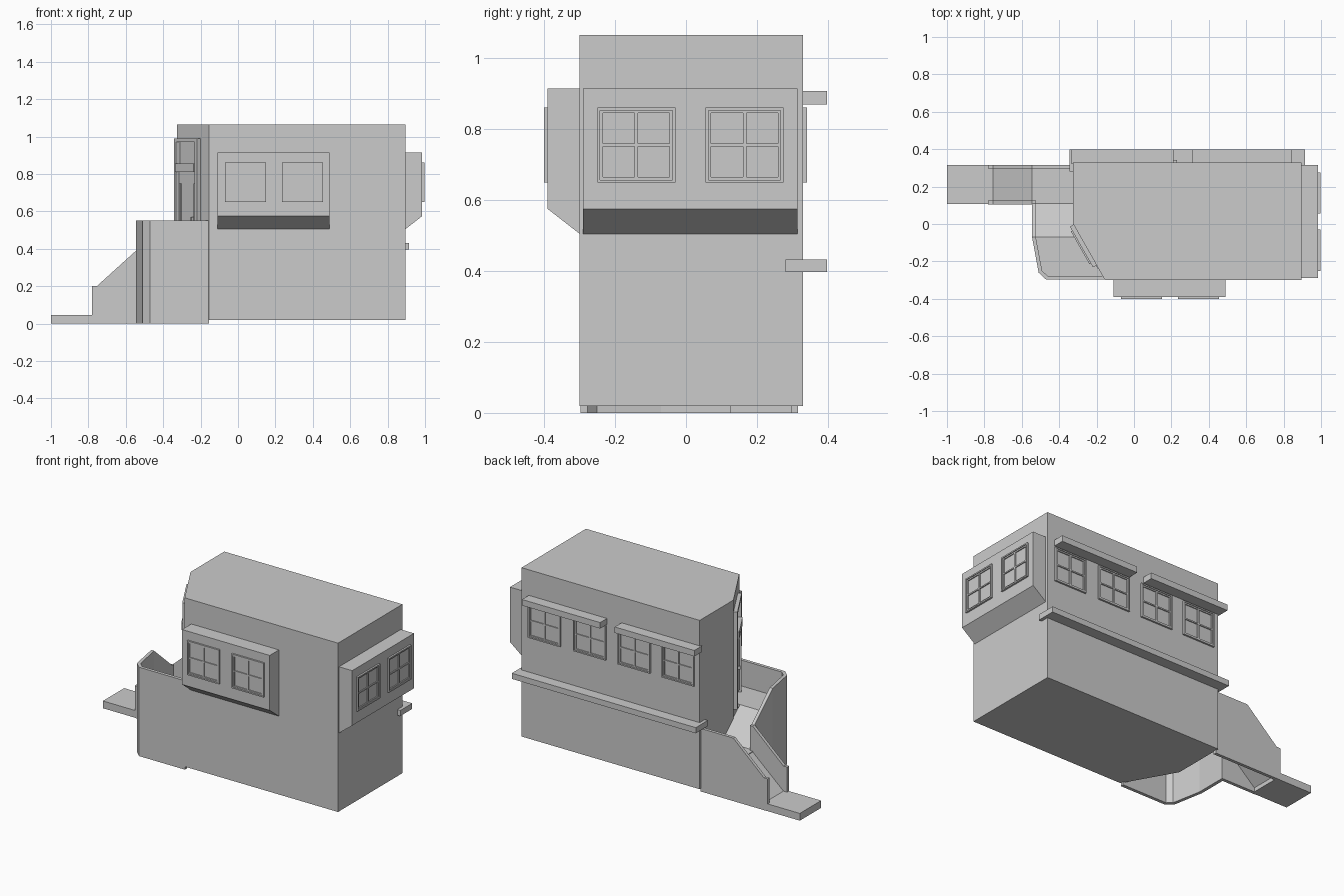
import bpy, bmesh, math
from mathutils import Matrix, Vector

cube = bpy.data.objects.get("Cube")
if cube:
    bpy.data.objects.remove(cube)

GREY = (0.6, 0.6, 0.6, 1)
mat = bpy.data.materials.new("plain grey")
mat.use_nodes = True
mat.diffuse_color = GREY
mat.node_tree.nodes["Principled BSDF"].inputs["Base Color"].default_value = GREY


def finish(name, bm, matrix=None):
    bmesh.ops.recalc_face_normals(bm, faces=bm.faces)
    mesh = bpy.data.meshes.new(name)
    bm.to_mesh(mesh)
    bm.free()
    mesh.materials.append(mat)
    obj = bpy.data.objects.new(name, mesh)
    if matrix:
        obj.matrix_world = matrix
    bpy.context.collection.objects.link(obj)
    return obj


def boxes(name, spans, matrix=None):
    """One object from boxes given as (low, high) pairs on each axis."""
    bm = bmesh.new()
    for span in spans:
        size = [b - a for a, b in span]
        mid = [(a + b) / 2 for a, b in span]
        bmesh.ops.create_cube(bm, size=1, matrix=Matrix.Translation(mid) @ Matrix.Diagonal((*size, 1)))
    return finish(name, bm, matrix)


def prism(name, points, low, high, place=lambda a, b, h: (a, b, h)):
    """Extrude a 2D profile between two levels along the remaining axis."""
    bm = bmesh.new()
    face = bm.faces.new([bm.verts.new(place(a, b, low)) for a, b in points])
    new = bmesh.ops.extrude_face_region(bm, geom=[face])["geom"]
    step = Vector(place(0, 0, high - low))
    bmesh.ops.translate(bm, verts=[v for v in new if isinstance(v, bmesh.types.BMVert)], vec=step)
    return finish(name, bm)


def along_x(y, z, h):
    return (h, y, z)


def along_y(x, z, h):
    return (x, h, z)


# main building with its cut corner
prism("house_body", [(-0.155, -0.30), (0.895, -0.30), (0.895, 0.33), (-0.325, 0.33), (-0.325, 0)], 0.02, 1.065)

# bay windows with sloping undersides
prism("front_bay", [(-0.30, 0.915), (-0.39, 0.915), (-0.39, 0.575), (-0.30, 0.505)], -0.11, 0.49, along_x)
prism("left_bay", [(0.895, 0.915), (0.985, 0.915), (0.985, 0.575), (0.895, 0.505)], -0.29, 0.315, along_y)


def window(name, x, y, angle):
    """Two by two paned window; local -y points out of the wall."""
    w, h, f, s = 0.11, 0.106, 0.008, 0.016
    deep, thin = (-0.011, 0.002), (-0.006, 0.002)
    spans = []
    for e in (-1, 1):
        # outer frame, then sash
        for inner, outer, depth in ((w - f, w, deep), (w - s, w - f, thin)):
            spans.append((sorted((e * inner, e * outer)), depth, (-h, h)))
        for inner, outer, depth in ((h - f, h, deep), (h - s, h - f, thin)):
            spans.append(((-w, w), depth, sorted((e * inner, e * outer))))
    spans.append(((-0.005, 0.005), thin, (-h, h)))
    spans.append(((-w, w), thin, (-0.004, 0.004)))
    boxes(name, spans, Matrix.Translation((x, y, 0.755)) @ Matrix.Rotation(angle, 4, "Z"))


for i, x in enumerate((0.04, 0.345)):
    window(f"front_window_{i + 1}", x, -0.39, 0)
for i, y in enumerate((-0.14, 0.165)):
    window(f"left_window_{i + 1}", 0.985, y, math.pi / 2)
for i, x in enumerate((0.735, 0.425, 0.12, -0.18)):
    window(f"back_window_{i + 1}", x, 0.33, math.pi)

# back awnings and ledge
for i, (a, b) in enumerate(((0.31, 0.845), (-0.335, 0.21))):
    boxes(f"back_awning_{i + 1}", [((a, b), (0.32, 0.397), (0.87, 0.907))])
boxes("back_ledge", [((-0.345, 0.915), (0.28, 0.397), (0.397, 0.432))])

# door on the cut corner
corner = Vector((0.17, -0.30, 0)).normalized()
door_at = Matrix.Translation((-0.262, -0.112, 0)) @ Matrix.Rotation(math.atan2(corner.y, corner.x), 4, "Z")
boxes("door_frame", [
    ((-0.125, -0.10), (-0.022, 0.01), (0.385, 0.99)),
    ((0.10, 0.125), (-0.022, 0.01), (0.385, 0.99)),
    ((-0.125, 0.125), (-0.022, 0.01), (0.97, 0.99)),
    ((-0.10, 0.10), (-0.03, 0.01), (0.81, 0.855)),
], door_at)
boxes("door", [
    ((-0.10, 0.10), (-0.005, 0.01), (0.385, 0.81)),
    ((-0.085, -0.07), (-0.012, 0), (0.41, 0.75)),
    ((0.07, 0.085), (-0.012, 0), (0.41, 0.75)),
    ((0.055, 0.065), (-0.022, 0), (0.55, 0.57)),
], door_at)

# porch wall: outer and inner line, dropping beside the upper stair
outer = [(-0.155, -0.297), (-0.47, -0.297), (-0.51, -0.26), (-0.545, -0.07), (-0.545, 0.11)]
inner = [(-0.155, -0.277), (-0.462, -0.277), (-0.491, -0.251), (-0.525, -0.07), (-0.525, 0.11)]
tops = [0.55, 0.55, 0.55, 0.55, 0.39]
bm = bmesh.new()
rings = []
for o, n, t in zip(outer, inner, tops):
    # the last segment starts at the underside of the landing
    rings.append([bm.verts.new((*p, z)) for p, z in ((o, 0), (o, t), (n, t), (n, 0))])
for a, b in zip(rings, rings[1:]):
    for k in range(4):
        m = (k + 1) % 4
        bm.faces.new((a[k], a[m], b[m], b[k]))
bm.faces.new(rings[0])
bm.faces.new(rings[-1])
finish("porch_wall", bm)

# porch floor, upper slope, landing and lower slope
prism("porch_floor", [(-0.16, -0.285), (-0.466, -0.285), (-0.50, -0.255), (-0.535, -0.07), (-0.30, -0.07)], 0.37, 0.39)
prism("upper_ramp", [(-0.07, 0.39), (0.11, 0.235), (0.11, 0.215), (-0.07, 0.37)], -0.54, -0.32, along_x)
boxes("landing", [((-0.545, -0.32), (0.11, 0.30), (0.215, 0.235))])
prism("lower_ramp", [(-0.755, 0.045), (-0.54, 0.235), (-0.54, 0.215), (-0.755, 0.025)], 0.115, 0.305, along_y)
boxes("entry_step", [((-1, -0.755), (0.107, 0.315), (0, 0.045))])

# stair side walls
slope = [(-0.78, 0), (-0.78, 0.2), (-0.755, 0.2), (-0.545, 0.39)]
prism("stair_front_wall", slope + [(-0.525, 0.39), (-0.525, 0)], 0.105, 0.125, along_y)
prism("stair_back_wall", slope + [(-0.32, 0.39), (-0.32, 0)], 0.297, 0.316, along_y)
